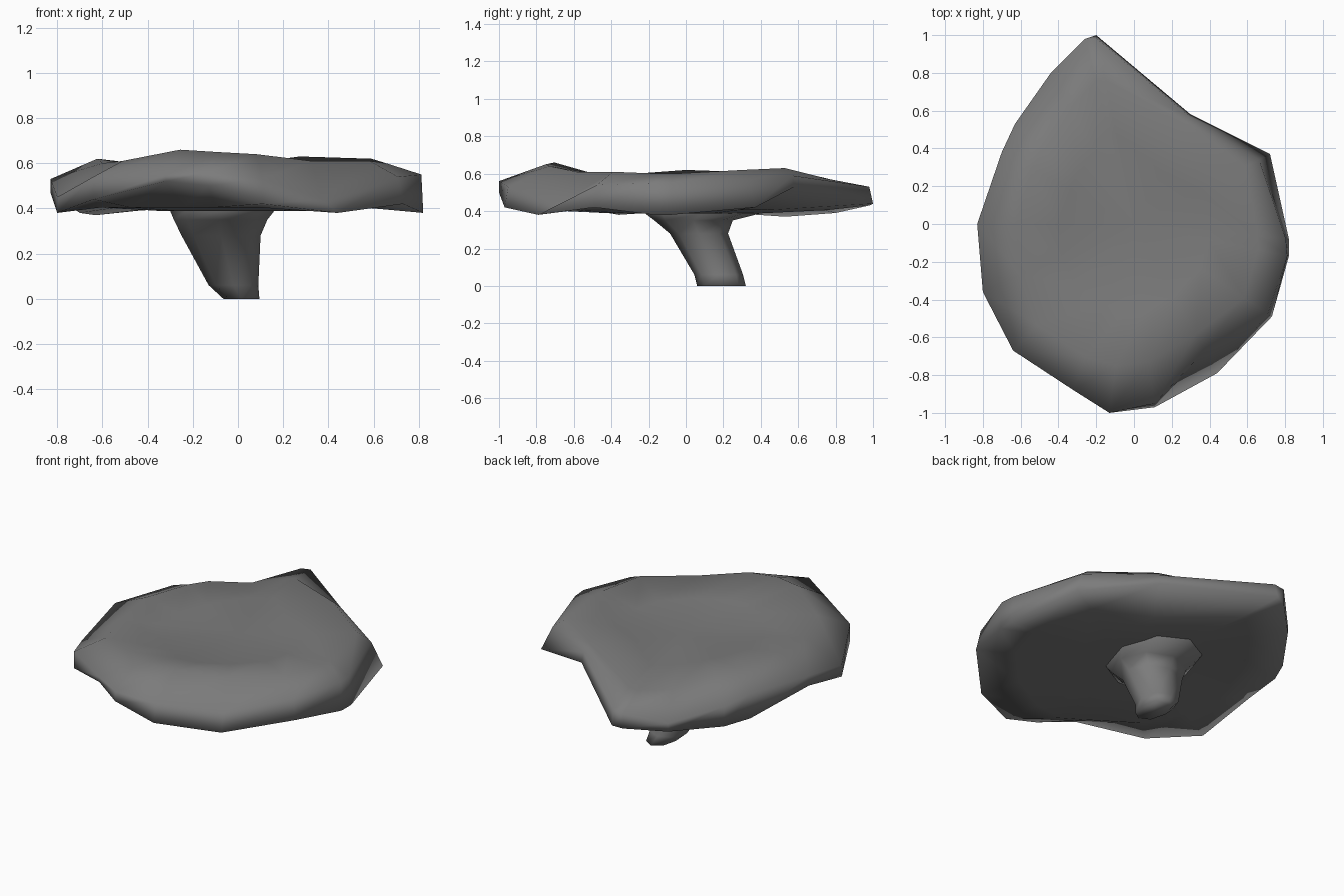
import bpy
import bmesh
import math

old = bpy.data.objects.get("Cube")
if old:
    bpy.data.objects.remove(old, do_unlink=True)


def make_material(name, colour):
    mat = bpy.data.materials.new(name)
    mat.use_nodes = True
    mat.diffuse_color = colour
    shader = next(n for n in mat.node_tree.nodes if n.type == "BSDF_PRINCIPLED")
    shader.inputs["Base Color"].default_value = colour
    shader.inputs["Roughness"].default_value = 0.8
    return mat


def loft(name, rings, mat, start=None, end=None):
    """Skin a list of equal rings; each end closes to a point or a flat cap."""
    bm = bmesh.new()
    loops = [[bm.verts.new(p) for p in ring] for ring in rings]
    count = len(loops[0])
    for lower, upper in zip(loops, loops[1:]):
        for i in range(count):
            j = (i + 1) % count
            bm.faces.new((lower[i], lower[j], upper[j], upper[i]))
    for loop, tip in ((loops[0], start), (loops[-1], end)):
        if tip is None:
            bm.faces.new(loop)
        else:
            centre = bm.verts.new(tip)
            for i in range(count):
                bm.faces.new((loop[i], loop[(i + 1) % count], centre))
    bmesh.ops.recalc_face_normals(bm, faces=bm.faces)
    for face in bm.faces:
        face.smooth = True
    mesh = bpy.data.meshes.new(name)
    bm.to_mesh(mesh)
    bm.free()
    mesh.materials.append(mat)
    obj = bpy.data.objects.new(name, mesh)
    bpy.context.collection.objects.link(obj)


grey = make_material("stone grey", (0.2, 0.2, 0.2, 1))

# Cap outline: x, y, lower rim height, upper rim height, crest height,
# upper rim scale, crest scale
outline = [
    (.82, -.17, .38, .55, .6, .99, .8),
    (.82, -.08, .38, .55, .6, .98, .8),
    (.72, .37, .42, .56, .62, .92, .82),
    (.3, .58, .53, .59, .63, .98, .91),
    (-.2, 1, .44, .53, .57, .98, .77),
    (-.26, .98, .43, .52, .56, 1, .77),
    (-.44, .8, .39, .44, .55, 1, .77),
    (-.63, .53, .37, .49, .6, 1, .77),
    (-.7, .38, .38, .53, .61, 1, .77),
    (-.83, 0, .47, .53, .62, 1, .75),
    (-.8, -.36, .38, .45, .6, 1, .75),
    (-.64, -.67, .44, .54, .61, 1, .8),
    (-.32, -.88, .52, .55, .66, 1, .8),
    (-.13, -1, .5, .56, .65, 1, .75),
    (.11, -.97, .42, .53, .64, .98, .75),
    (.44, -.79, .38, .44, .61, .85, .74),
    (.73, -.49, .42, .54, .61, .97, .8),
]


def cap_ring(scale, height):
    """Scale the outline; both arguments are functions of one outline row."""
    return [(r[0] * scale(r), r[1] * scale(r), height(r)) for r in outline]


cap_rings = [
    cap_ring(lambda r: .4, lambda r: .388),
    cap_ring(lambda r: .75, lambda r: .405),
    cap_ring(lambda r: 1, lambda r: r[2]),
    cap_ring(lambda r: r[5], lambda r: r[3]),
    cap_ring(lambda r: r[6], lambda r: r[4]),
    cap_ring(lambda r: .48, lambda r: .58),
]
loft("cap", cap_rings, grey, start=(-.05, .05, .4), end=(0, 0, .565))

# Leaning stem: centre x, centre y, radius x, radius y, height
sections = [
    (.015, .19, .08, .13, 0),
    (-.02, .175, .11, .13, .06),
    (-.075, .07, .175, .155, .28),
    (-.077, .04, .207, .21, .35),
    (-.07, .09, .23, .31, .388),
    (-.07, .09, .23, .31, .42),
]
SIDES = 8
turns = [math.tau * i / SIDES for i in range(SIDES)]
stem_rings = [
    [(cx + rx * math.cos(t), cy + ry * math.sin(t), z) for t in turns]
    for cx, cy, rx, ry, z in sections
]
loft("stem", stem_rings, grey)
